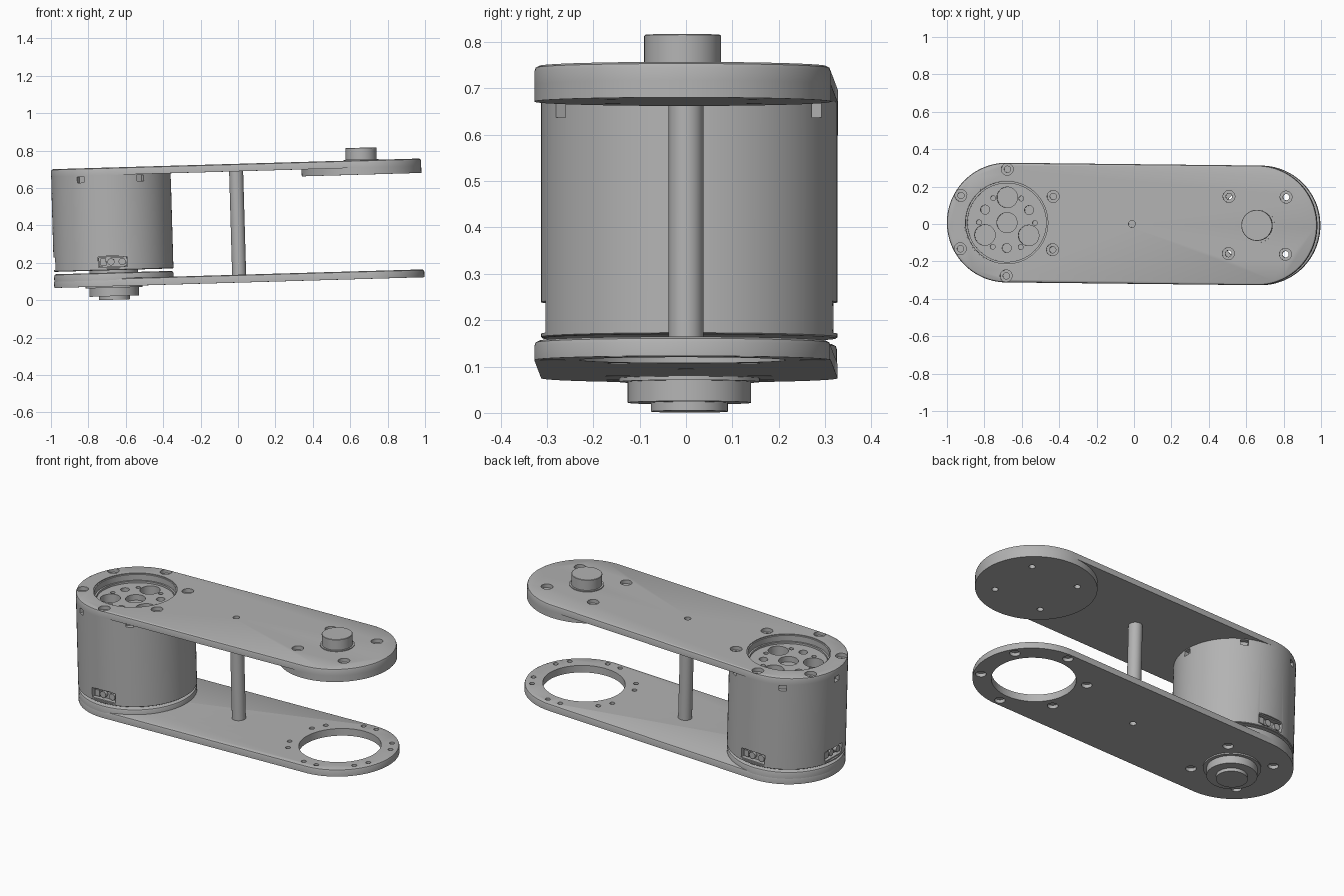
import bpy, bmesh
from math import sin, cos, pi, radians
from mathutils import Matrix, Vector

cube = bpy.data.objects.get("Cube")
if cube:
    bpy.data.objects.remove(cube, do_unlink=True)

GREY = (0.45, 0.45, 0.45, 1)
grey = bpy.data.materials.new("plain grey")
grey.use_nodes = True
grey.diffuse_color = GREY
grey.node_tree.nodes["Principled BSDF"].inputs["Base Color"].default_value = GREY

# Main layout, along the arm before it is tilted
MID, HALF, R = 0.01, 0.67, 0.32
MOTOR, JOINT = MID - HALF, MID + HALF
LOW, LOW_TOP, LOW_PAD = 0.094, 0.136, 0.167
BODY_LOW = 0.18
PAD, TOP_LOW, TOP = 0.652, 0.689, 0.729
TILT = Matrix.Rotation(-0.011, 4, 'Z') @ Matrix.Rotation(-0.029, 4, 'Y')
parts = []


def loft(bm, rings, x=0, y=0, half=0, n=96):
    """Stack (radius, height) rings; half > 0 stretches the circle to a slot."""
    loops = []
    for r, z in rings:
        loop = []
        for i in range(n):
            a = (i + 0.5) * 2 * pi / n
            shift = half if cos(a) > 0 else -half
            loop.append(bm.verts.new((x + shift + r * cos(a), y + r * sin(a), z)))
        loops.append(loop)
    for a, b in zip(loops, loops[1:]):
        for i in range(n):
            j = (i + 1) % n
            bm.faces.new((a[i], a[j], b[j], b[i]))
    bm.faces.new(loops[0][::-1])
    bm.faces.new(loops[-1])


def box(bm, angle, radial, width, height, offset=0):
    """Box on the motor wall: radial range, width and height range."""
    (r0, r1), (z0, z1) = radial, height
    m = (Matrix.Translation((MOTOR, 0, 0)) @ Matrix.Rotation(angle, 4, 'Z')
         @ Matrix.Translation(((r0 + r1) / 2, offset, (z0 + z1) / 2))
         @ Matrix.Diagonal((r1 - r0, width, z1 - z0, 1)))
    bmesh.ops.create_cube(bm, size=1, matrix=m)


def around(cx, radius, count, start):
    for k in range(count):
        a = radians(start) + k * 2 * pi / count
        yield cx + radius * cos(a), radius * sin(a)


def make(name, bm):
    mesh = bpy.data.meshes.new(name)
    bm.to_mesh(mesh)
    bm.free()
    mesh.materials.append(grey)
    ob = bpy.data.objects.new(name, mesh)
    bpy.context.collection.objects.link(ob)
    parts.append(ob)
    return ob


def solid(name, rings, x, half=0):
    bm = bmesh.new()
    loft(bm, rings, x, half=half)
    return make(name, bm)


def cut(ob, bm):
    """Subtract the shapes in bm from ob and keep the plain result."""
    tool = make("cutter", bm)
    parts.remove(tool)
    tool.hide_render = True
    mod = ob.modifiers.new("cut", 'BOOLEAN')
    mod.operation, mod.solver, mod.object = 'DIFFERENCE', 'EXACT', tool
    deps = bpy.context.evaluated_depsgraph_get()
    mesh = bpy.data.meshes.new_from_object(ob.evaluated_get(deps))
    ob.modifiers.clear()
    ob.data = mesh
    bpy.data.objects.remove(tool, do_unlink=True)


def rounded(z0, z1, r=R):
    return [(r, z0), (r, z1 - 0.012), (r - 0.003, z1 - 0.004), (r - 0.011, z1)]


# Upper plate with motor opening, counterbored screw holes and post hole
upper = solid("upper_plate", rounded(TOP_LOW, TOP), MID, HALF)
bm = bmesh.new()
loft(bm, [(0.22, PAD), (0.22, TOP - 0.006), (0.226, TOP - 0.005), (0.226, TOP + 0.01)], MOTOR)
bore = [(0.017, PAD - 0.02), (0.017, TOP - 0.022), (0.032, TOP - 0.022), (0.032, TOP + 0.01)]
for p in list(around(MOTOR, 0.285, 6, 30)) + list(around(JOINT, 0.216, 4, 45)):
    loft(bm, bore, *p, n=24)
loft(bm, [(0.018, TOP - 0.03), (0.018, TOP + 0.01)], MID, n=24)
cut(upper, bm)

# Thick round pad under the joint end
pad = solid("upper_joint_pad", [(R, PAD), (R, TOP_LOW)], JOINT)
bm = bmesh.new()
for p in around(JOINT, 0.216, 4, 45):
    loft(bm, [(0.017, PAD - 0.02), (0.017, TOP)], *p, n=24)
cut(pad, bm)

# Joint boss on top
solid("upper_joint_boss", [(0.093, TOP), (0.093, TOP + 0.005), (0.083, TOP + 0.005),
                           (0.083, 0.794), (0.081, 0.796)], JOINT)

# Lower plate with round opening, paired screw holes above and larger ones below
lower = solid("lower_plate", rounded(LOW, LOW_TOP), MID, HALF)
bm = bmesh.new()
loft(bm, [(0.222, LOW - 0.02), (0.222, LOW_TOP + 0.02)], JOINT)
for start in (21.5, 38.5):
    for p in around(JOINT, 0.28, 6, start):
        loft(bm, [(0.014, LOW_TOP - 0.015), (0.014, LOW_TOP + 0.02)], *p, n=20)
for p in list(around(JOINT, 0.28, 6, 30)) + list(around(MOTOR, 0.216, 4, 45)):
    loft(bm, [(0.028, LOW - 0.02), (0.028, LOW + 0.02)], *p, n=24)
loft(bm, [(0.018, LOW - 0.02), (0.018, LOW + 0.025)], MID, n=24)
cut(lower, bm)

# Raised pad, drive shaft and output flange under the motor
solid("lower_motor_pad", rounded(LOW_TOP - 0.013, LOW_PAD, R - 0.001), MOTOR)
solid("drive_shaft", [(0.13, LOW_PAD), (0.13, BODY_LOW + 0.01)], MOTOR)
solid("output_flange", [(0.083, 0.022), (0.083, 0.041), (0.133, 0.041), (0.133, 0.086),
                        (0.152, 0.086), (0.152, LOW)], MOTOR)

# Post joining the plates
solid("spacer_post", [(0.0375, LOW_TOP), (0.0375, TOP_LOW)], MID)

# Motor housing with a dished top face
motor = solid("motor_housing", [(R - 0.004, BODY_LOW), (R, BODY_LOW + 0.003), (R, TOP_LOW),
                                (0.21, TOP_LOW), (0.21, 0.678)], MOTOR)
bm = bmesh.new()
groups = [(0.054, 0, 1, 0, 0.645), (0.055, 0.135, 3, 90, 0.62),
          (0.024, 0.136, 3, 30, 0.645), (0.013, 0.15, 6, 0, 0.65)]
for r, ring, count, start, floor in groups:
    for p in around(MOTOR, ring, count, start):
        loft(bm, [(r, floor), (r, TOP)], *p, n=32)
# Small notches under the rim
for k in range(6):
    box(bm, k * pi / 3, (0.295, 0.36), 0.042, (0.652, 0.684))
cut(motor, bm)

# Flats, then connector pockets, on three sides
SIDES = [pi / 2, pi, 3 * pi / 2]
PORT = (0.197, 0.252)
bm = bmesh.new()
for a in SIDES:
    box(bm, a, (0.31, 0.4), 0.3, (0.19, 0.258))
cut(motor, bm)
bm = bmesh.new()
for a in SIDES:
    box(bm, a, (0.27, 0.4), 0.155, PORT)
cut(motor, bm)

# Connector blocks with two round pins and a small plug each
bm = bmesh.new()
for a in SIDES:
    box(bm, a, (0.265, 0.285), 0.15, (0.199, 0.25))
    box(bm, a, (0.28, 0.302), 0.03, (0.206, 0.243), -0.05)
    for off in (-0.01, 0.05):
        m = (Matrix.Translation((MOTOR, 0, 0)) @ Matrix.Rotation(a, 4, 'Z')
             @ Matrix.Translation((0.292, off, sum(PORT) / 2)) @ Matrix.Rotation(pi / 2, 4, 'Y'))
        bmesh.ops.create_cone(bm, cap_ends=True, segments=24, radius1=0.019,
                              radius2=0.019, depth=0.026, matrix=m)
make("motor_connectors", bm)

# Tilt everything slightly and smooth the round walls
bpy.ops.object.select_all(action='DESELECT')
for ob in parts:
    ob.data.transform(TILT)
    ob.select_set(True)
bpy.context.view_layer.objects.active = motor
bpy.ops.object.shade_smooth_by_angle(angle=radians(30))
